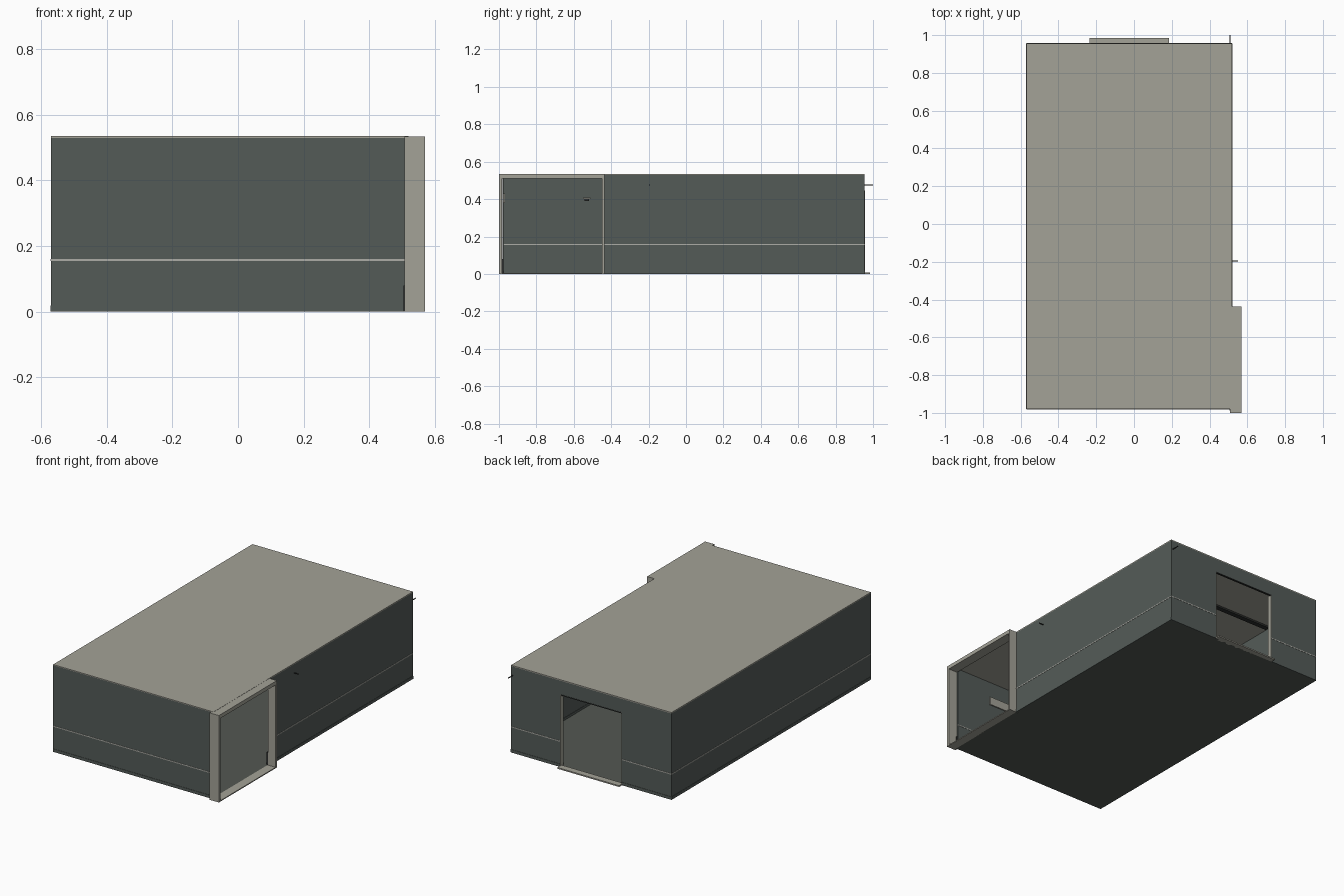
import bpy
import math
from mathutils import Vector

cube = bpy.data.objects.get("Cube")
if cube:
    bpy.data.objects.remove(cube, do_unlink=True)


def material(name, colour):
    mat = bpy.data.materials.new(name)
    mat.use_nodes = True
    mat.diffuse_color = (*colour, 1)
    mat.node_tree.nodes["Principled BSDF"].inputs["Base Color"].default_value = (*colour, 1)
    return mat


WALL = material("grey green wall", (0.088, 0.105, 0.097))
FLOOR = material("dark floor", (0.086, 0.096, 0.084))
BEIGE = material("warm beige", (0.37, 0.362, 0.31))
TRIM = material("pale trim", (0.42, 0.42, 0.385))
DARK = material("charcoal", (0.025, 0.027, 0.026))


def box(name, x, y, z, mat):
    """Axis-aligned box given by its ranges."""
    bpy.ops.mesh.primitive_cube_add(size=1)
    ob = bpy.context.object
    ob.name = name
    ranges = (x, y, z)
    centre = Vector([(a + b) / 2 for a, b in ranges])
    size = [b - a for a, b in ranges]
    for v in ob.data.vertices:
        v.co = Vector([v.co[i] * size[i] for i in range(3)]) + centre
    ob.location = (0, 0, 0)
    ob.data.materials.append(mat)
    return ob


def rod(name, start, end, radius, mat):
    start, end = Vector(start), Vector(end)
    axis = end - start
    bpy.ops.mesh.primitive_cylinder_add(vertices=8, radius=radius, depth=axis.length,
                                        location=(start + end) / 2)
    ob = bpy.context.object
    ob.name = name
    ob.rotation_euler = axis.to_track_quat('Z', 'Y').to_euler()
    ob.data.materials.append(mat)
    return ob


LEFT, RIGHT, FRONT, BACK, TOP = -0.57, 0.52, -0.98, 0.955, 0.535
THICK = 0.005
DOOR = (-0.235, 0.185)
DOOR_TOP = 0.445
OPENING_END = -0.44

# Floor and ceiling slabs
box("floor", (LEFT, RIGHT), (FRONT, BACK), (0, 0.004), FLOOR)
box("ceiling", (LEFT, RIGHT), (FRONT, BACK), (0.529, TOP), BEIGE)

# Walls, each with a pale rail and a low skirting on both sides
segments = {
    "front": ((LEFT, 0.51), (FRONT, FRONT + THICK)),
    "left_side": ((LEFT, LEFT + THICK), (FRONT, BACK)),
    "right_side": ((RIGHT - THICK, RIGHT), (OPENING_END, BACK)),
    "back_inner": ((LEFT, DOOR[0]), (BACK - THICK, BACK)),
    "back_outer": ((DOOR[1], RIGHT), (BACK - THICK, BACK)),
}


def grow(rng, amount):
    """Thicken a range only across the wall."""
    if rng[1] - rng[0] < 0.01:
        return (rng[0] - amount, rng[1] + amount)
    return rng


for name, (x, y) in segments.items():
    box(name + "_wall", x, y, (0.002, 0.53), WALL)
    box(name + "_rail", grow(x, 0.0015), grow(y, 0.0015), (0.154, 0.16), TRIM)
    box(name + "_skirting", grow(x, 0.002), grow(y, 0.002), (0, 0.018), WALL)
box("back_lintel_wall", DOOR, (BACK - THICK, BACK), (DOOR_TOP, 0.53), WALL)

# Back doorway: threshold, slim jambs and head
box("door_threshold", DOOR, (BACK - 0.01, 0.985), (0, 0.008), BEIGE)
for side, x in (("left", DOOR[1] - 0.004), ("right", DOOR[0])):
    box(side + "_door_jamb", (x, x + 0.004), (BACK - 0.025, BACK + 0.002), (0, DOOR_TOP), BEIGE)
box("door_head", DOOR, (BACK - 0.01, BACK + 0.002), (DOOR_TOP - 0.005, DOOR_TOP), DARK)

# Large side opening: two posts, head and sill
box("front_post", (0.508, 0.57), (-1.0, FRONT - 0.004), (0, TOP - 0.001), BEIGE)
box("rear_post", (RIGHT, 0.57), (-0.45, -0.437), (0, TOP - 0.001), BEIGE)
box("opening_head", (0.508, 0.57), (FRONT - 0.006, OPENING_END), (0.511, TOP - 0.001), BEIGE)
box("opening_sill", (RIGHT - 0.004, 0.57), (FRONT - 0.006, OPENING_END), (0, 0.006), BEIGE)
for name, y in (("front", FRONT - 0.008), ("rear", OPENING_END - 0.006)):
    box(name + "_post_foot", (0.505, 0.515), (y, y + 0.012), (0, 0.08), DARK)

# Ceiling strips
for i, y in enumerate((-0.16, 0.545)):
    box("ceiling_strip_%d" % (i + 1), (LEFT + 0.02, RIGHT - 0.02), (y - 0.018, y + 0.012),
        (0.518, 0.53), DARK)

# Small wall fittings
box("front_wall_shelf", (0.0, 0.27), (FRONT + THICK, FRONT + 0.012), (0.38, 0.43), BEIGE)
box("side_wall_lamp", (LEFT + THICK, LEFT + 0.03), (-0.55, -0.51), (0.4, 0.41), BEIGE)
box("side_wall_lamp_base", (LEFT + THICK, LEFT + 0.02), (-0.542, -0.518), (0.39, 0.4), DARK)

# Thin rods standing out of the walls
rod("back_rod", (0.508, BACK - 0.01, 0.475), (0.508, 1.0, 0.475), 0.003, DARK)
rod("side_rod", (RIGHT - 0.01, -0.195, 0.475), (0.55, -0.195, 0.475), 0.003, DARK)
